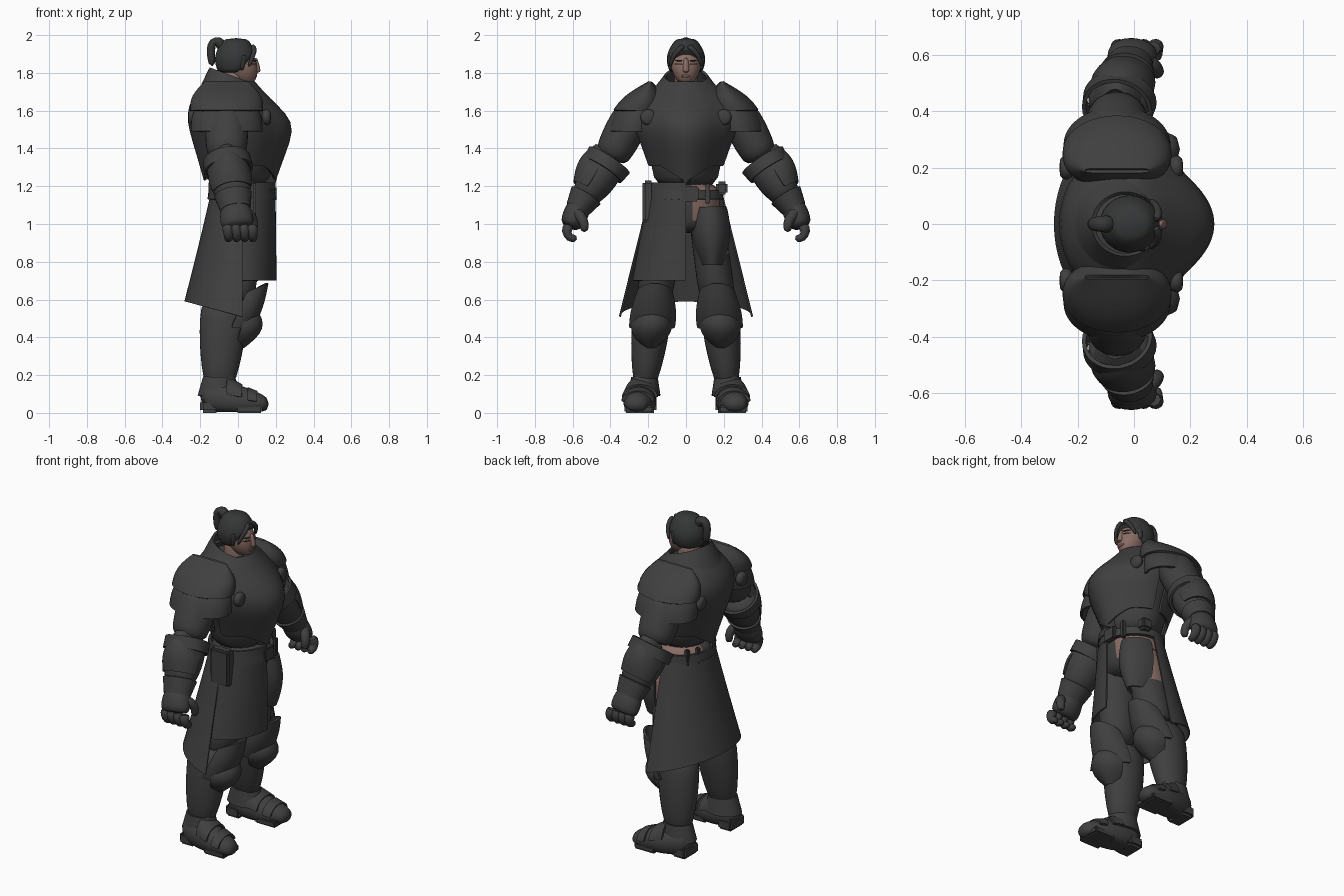
import bpy, bmesh
from math import sin, cos, pi, radians
from mathutils import Vector

cube = bpy.data.objects.get("Cube")
if cube:
    bpy.data.objects.remove(cube)

X, Y, Z = Vector((1, 0, 0)), Vector((0, 1, 0)), Vector((0, 0, 1))


def material(name, *colour):
    m = bpy.data.materials.new(name)
    m.use_nodes = True
    m.diffuse_color = (*colour, 1)
    m.node_tree.nodes["Principled BSDF"].inputs["Base Color"].default_value = (*colour, 1)
    return m


armour = material("charcoal armour", .05, .05, .05)
hair = material("dark hair", .037, .038, .039)
skin = material("skin", .25, .15, .125)
lip = material("lip", .19, .1, .085)


def finish(name, bm, mat, sub=0, solid=0, mirror=False, bare=None):
    """Turn a bmesh into a smooth object; faces that pass the bare test become skin."""
    bmesh.ops.recalc_face_normals(bm, faces=bm.faces)
    mesh = bpy.data.meshes.new(name)
    mesh.materials.append(mat)
    if bare:
        mesh.materials.append(skin)
    for face in bm.faces:
        face.smooth = True
        if bare and bare(face.calc_center_median()):
            face.material_index = 1
    bm.to_mesh(mesh)
    bm.free()
    ob = bpy.data.objects.new(name, mesh)
    bpy.context.scene.collection.objects.link(ob)
    if sub:
        mod = ob.modifiers.new("Smooth", "SUBSURF")
        mod.levels = mod.render_levels = sub
    if solid:
        mod = ob.modifiers.new("Thickness", "SOLIDIFY")
        mod.thickness, mod.offset = solid, 0
    if mirror:
        mod = ob.modifiers.new("Mirror", "MIRROR")
        mod.use_axis = (False, True, False)
        mod.use_mirror_merge = False
    ob.modifiers.new("Sharp edges", "EDGE_SPLIT").split_angle = radians(45)


def tube(name, rows, mat=armour, n=16, arc=None, axis=None, ref=X, sub=1,
         warp=None, side=1, solid=0, **options):
    """Loft ellipses (centre, radius along ref, other radius); an arc makes an open shell."""
    bm = bmesh.new()
    centres = [row[0] for row in rows]
    start, end = arc or (0, 360)
    count = n + 1 if arc else n
    grid = []
    for i, (centre, deep, wide) in enumerate(rows):
        ahead, behind = centres[min(i + 1, len(rows) - 1)], centres[max(i - 1, 0)]
        along = axis or (ahead - behind).normalized()
        u = (ref - along * ref.dot(along)).normalized()
        v = u.cross(along)
        ring = []
        for k in range(count):
            angle = radians(start + (end - start) * k / n)
            p = centre + u * deep * cos(angle) + v * wide * sin(angle)
            if warp:
                warp(p)
            p.y *= side
            ring.append(bm.verts.new(p))
        grid.append(ring)
    for a, b in zip(grid, grid[1:]):
        for k in range(n):
            j = (k + 1) % count
            bm.faces.new((a[k], a[j], b[j], b[k]))
    if not arc and not solid:
        bm.faces.new(grid[0])
        bm.faces.new(grid[-1])
    finish(name, bm, mat, sub, solid, **options)


def limb(name, start, end, deep, wide, bulge=0, steps=5, **options):
    """Straight tube between two points with a swelling in the middle."""
    rows = []
    for i in range(steps):
        t = i / (steps - 1)
        swell = bulge * sin(pi * t)
        rows.append((Vector(start).lerp(Vector(end), t),
                     deep[0] + (deep[1] - deep[0]) * t + swell,
                     wide[0] + (wide[1] - wide[0]) * t + swell))
    tube(name, rows, **options)


def stack(name, *shape, **options):
    """Limb with level rings, from the top down."""
    limb(name, *shape, axis=-Z, **options)


def strand(name, points, radius, mat, **options):
    """Round strand that tapers to half its radius."""
    radii = [radius * (1 - i / len(points) / 2) for i in range(len(points))]
    tube(name, [(Vector(p), r, r) for p, r in zip(points, radii)], mat, n=8, **options)


def box(name, centre, size, **options):
    bm = bmesh.new()
    bmesh.ops.create_cube(bm, size=1)
    bmesh.ops.scale(bm, vec=size, verts=bm.verts)
    bmesh.ops.translate(bm, vec=centre, verts=bm.verts)
    bmesh.ops.bevel(bm, geom=bm.edges[:], offset=min(size) / 5, segments=2, affect="EDGES")
    finish(name, bm, armour, **options)


# Joints of the left limbs, and the arcs used by open plates
shoulder, elbow = Vector((-.06, .27, 1.6)), Vector((-.06, .405, 1.34))
wrist, knuckle = Vector((-.02, .55, 1.12)), Vector((0, .62, 1))
hip, knee = Vector((.02, .1, 1.1)), Vector((-.02, .17, .58))
shin, ankle = Vector((-.07, .17, .62)), Vector((-.1, .22, .12))
front, back, outer = (-85, 85), (100, 260), (10, 170)

# Head and face
stack("head", (-.02, 0, 1.97), (.04, 0, 1.735), (.04, .045), (.03, .035), .055, mat=skin)
stack("neck", (-.02, 0, 1.82), (-.02, 0, 1.65), (.06, .07), (.06, .07), mat=skin)
limb("nose", (.09, 0, 1.88), (.107, 0, 1.8), (.01, .015), (.01, .018), .004, mat=skin, n=8)
strand("lips", [(.094, y, 1.783) for y in (-.025, 0, .025)], .01, lip, ref=Z)
for name, z in (("eyebrows", 1.865), ("eyes", 1.847)):
    strand(name, [(.097, .018, z), (.09, .04, z), (.07, .06, z)], .005, hair,
           ref=Z, mirror=True)


# Hair, fringe locks and ponytail
def hairline(p):
    p.z = max(p.z, 1.79 + 1.4 * p.x)


stack("hair_cap", (-.01, 0, 1.985), (-.02, 0, 1.79), (.06, .08), (.05, .08), .038,
      steps=7, n=24, mat=hair, warp=hairline)
strand("fringe_locks", [(.075, .01, 1.945), (.09, .035, 1.925), (.08, .07, 1.89),
                        (.055, .085, 1.83)], .017, hair, mirror=True)
strand("sideburns", [(.03, .08, 1.9), (.025, .085, 1.86), (.02, .08, 1.81)],
       .018, hair, mirror=True)
strand("ponytail", [(-.08, 0, 1.93), (-.105, 0, 1.975), (-.135, 0, 1.965), (-.148, 0, 1.92),
                    (-.135, 0, 1.83)], .036, hair, ref=Y)

# Torso from level rings: height, back, front, half width
chest = [(1.75, -.15, .07, .11), (1.66, -.23, .15, .24), (1.58, -.25, .24, .27),
         (1.5, -.24, .28, .25), (1.4, -.2, .23, .21), (1.31, -.16, .18, .18),
         (1.18, -.14, .17, .17)]


def rings(profile, grow=0):
    return [(Vector(((b + f) / 2, 0, z)), (f - b) / 2 + grow, w + grow)
            for z, b, f, w in profile]


def keel(p):
    """Narrow the chest toward a central ridge."""
    if p.x > 0:
        p.x *= 1 - min(.18, 6 * p.y ** 2)


def plate_hem(p):
    """Pull the middle of the hem down to a point."""
    keel(p)
    p.z -= max(0, 1 - abs(p.y) / .13) * max(0, 1.45 - p.z) * .6


tube("torso", rings(chest), n=24, axis=-Z, warp=keel)
for name, arc in (("breastplate", front), ("back_plate", back)):
    tube(name, rings(chest[:-1], .014), n=24, axis=-Z, arc=arc, warp=plate_hem, solid=.014)
stack("stomach_plate", (.05, 0, 1.42), (.08, 0, 1.22), (.19, .115), (.11, .015),
      arc=front, solid=.012)


def collar_slope(p):
    p.z -= max(0, p.z - 1.7) * 5 * (p.x + .03)


stack("collar", (-.03, 0, 1.78), (-.04, 0, 1.65), (.115, .2), (.11, .22),
      n=24, arc=(6, 354), warp=collar_slope, solid=.014)

# Shoulder armour with round studs
plate = dict(solid=.014, mirror=True)
stack("lower_pauldrons", (-.06, .22, 1.7), (-.06, .28, 1.49), (.1, .185), (.06, .13), .03,
      n=24, **plate)
stack("upper_pauldrons", (-.06, .19, 1.75), (-.06, .255, 1.6), (.11, .188), (.004, .125), .03,
      n=24, **plate)
for name, x in (("front_studs", .15), ("back_studs", -.24)):
    limb(name, (x - .025, .2, 1.565), (x + .025, .2, 1.565), (.03, .03), (.03, .03), .015,
         ref=Z, mirror=True)

# Arms and their guards
limb("upper_arms", shoulder, elbow, (.11, .1), (.1, .09), .012, mirror=True)
limb("forearms", elbow, wrist, (.11, .08), (.1, .065), .022, mirror=True)
limb("forearm_cuffs", elbow, elbow.lerp(wrist, .25), (.122, .128), (.125, .115), **plate)
limb("elbow_guards", elbow.lerp(wrist, -.1), elbow.lerp(wrist, .75), (.05, .1), (.1, .09), .035,
     arc=outer, **plate)
limb("wrist_cuffs", wrist.lerp(elbow, .15), wrist.lerp(knuckle, .35), (.095, .075), (.085, .06),
     **plate)

# Hands
limb("palms", wrist, knuckle - Z * .02, (.06, .085), (.055, .05), .016, mirror=True)
for i, name in enumerate(("little", "ring", "middle", "index")):
    base = knuckle + X * (.043 * i - .06)
    curl = [base, base + Vector((.01, .015, -.04)), base + Vector((.01, 0, -.075)),
            base + Vector((.01, -.045, -.08))]
    strand(name + "_fingers", curl, .035, armour, mirror=True)
strand("thumbs", [(.03, .59, 1.07), (.075, .555, 1.04), (.085, .535, 1), (.08, .54, .955)],
       .036, armour, mirror=True)


# Hips and belt; the left hip is bare
def bare_hip(c):
    return c.y > .03 and c.z > 1.02 or c.y > .13 and c.z > .84


stack("hips", (.015, 0, 1.225), (.01, 0, .95), (.155, .13), (.17, .16), .015,
      n=32, bare=bare_hip)
stack("belt", (.02, 0, 1.18), (.02, 0, 1.13), (.165, .172), (.185, .19),
      steps=2, n=32, sub=0, solid=.02)
stack("upper_belt", (.02, 0, 1.22), (.02, 0, 1.18), (.17, .172), (.185, .19),
      steps=2, n=24, sub=0, solid=.016, arc=(190, 360))
box("buckle", (.19, .02, 1.16), (.03, .09, .08))
box("belt_knot", (.08, .19, 1.19), (.07, .06, .07))
box("belt_pouch", (.03, -.2, 1.12), (.13, .06, .22))
for name, x, y in (("front", .175, .115), ("back", -.13, .07), ("side", -.1, .13)):
    box(name + "_belt_loop", (x, y, 1.16), (.025, .025, .11))


# Long coat skirt, lower toward its side corners
def hem(p):
    p.z -= (p.x + .28) * (1.13 - p.z) / 2


cloth = dict(n=32, sub=0, solid=.008)
stack("back_skirt", (.01, 0, 1.14), (0, 0, .59), (.155, .28), (.195, .35),
      arc=(85, 275), warp=hem, **cloth)
stack("front_skirt", (.01, 0, 1.14), (0, 0, .7), (.185, .2), (.2, .28),
      arc=(268, 360), **cloth)
stack("left_thigh_plate", (.04, .125, 1.09), (.04, .14, .785), (.135, .115), (.085, .05), .03,
      arc=front, solid=.014)

# Legs
for side, name in ((1, "left"), (-1, "right")):
    stack(name + "_thigh", hip, knee, (.13, .11), (.095, .1), side=side, bare=bare_hip)
stack("boots", shin, ankle, (.125, .075), (.1, .055), .022, mirror=True)


def spike(p):
    """Sweep the top edge up toward the front."""
    p.z -= max(0, p.z - .46) * (.16 - p.x) * 2


stack("thigh_guards", (.03, .165, .69), (-.05, .18, .45), (.125, .125), (.09, .115), .012,
      arc=front, warp=spike, **plate)
stack("knee_plates", (.03, .175, .55), (-.02, .19, .35), (.06, .05), (.05, .03), .068,
      arc=front, **plate)
stack("ankle_cuffs", ankle + Z * .07, ankle - Z * .03, (.08, .11), (.065, .08), **plate)


# Feet
def ground(p):
    p.z = max(p.z, .004)


limb("feet", (-.2, .225, .085), (.165, .265, .045), (.075, .035), (.06, .05), .035,
     steps=7, axis=X, ref=Z, warp=ground, mirror=True)
limb("instep_plates", (-.06, .235, .09), (.02, .245, .075), (.1, .07), (.085, .09),
     axis=X, ref=Z, arc=front, **plate)
limb("toe_caps", (.05, .25, .06), (.1, .255, .055), (.07, .055), (.085, .08),
     axis=X, ref=Z, arc=front, **plate)
box("heels", (-.15, .225, .035), (.1, .14, .07), mirror=True)
box("soles", (.06, .25, .02), (.14, .15, .04), mirror=True)
